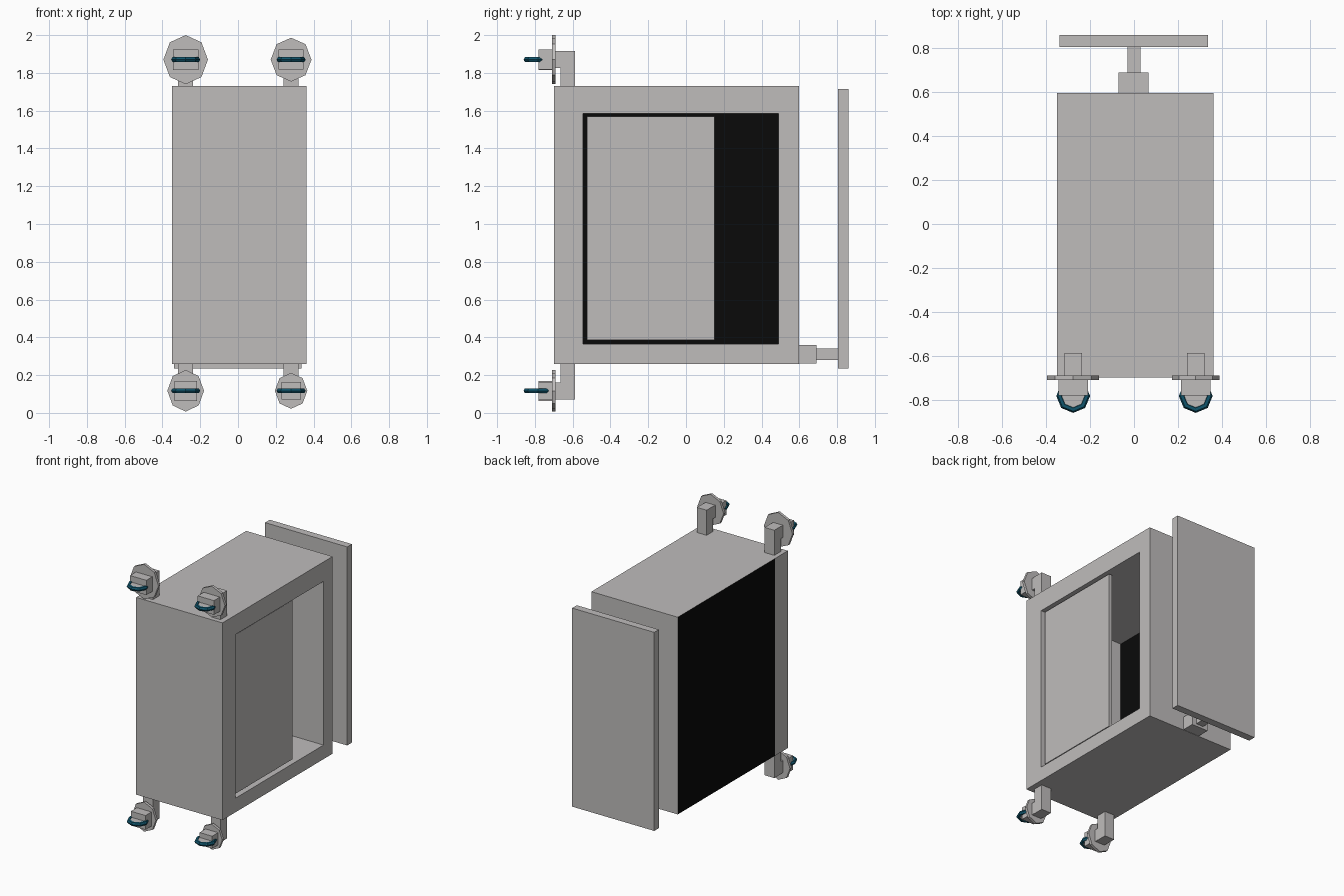
import bpy, bmesh, math
from mathutils import Matrix, Vector

cube = bpy.data.objects.get("Cube")
if cube:
    bpy.data.objects.remove(cube, do_unlink=True)


def material(name, color):
    m = bpy.data.materials.new(name)
    m.use_nodes = True
    m.diffuse_color = (*color, 1)
    m.node_tree.nodes["Principled BSDF"].inputs["Base Color"].default_value = (*color, 1)
    return m


GREY = material("warm grey", (0.52, 0.505, 0.5))
BLACK = material("black", (0.003, 0.003, 0.003))
TEAL = material("deep teal", (0.005, 0.09, 0.15))


def finish(name, bm, *mats):
    bmesh.ops.recalc_face_normals(bm, faces=bm.faces)
    mesh = bpy.data.meshes.new(name)
    bm.to_mesh(mesh)
    bm.free()
    for m in mats:
        mesh.materials.append(m)
    obj = bpy.data.objects.new(name, mesh)
    bpy.context.collection.objects.link(obj)
    return obj


def box_mesh(lo, hi):
    bm = bmesh.new()
    bmesh.ops.create_cube(bm, size=1)
    lo, hi = Vector(lo), Vector(hi)
    for v in bm.verts:
        v.co = Vector([(a + b) / 2 + c * (b - a) for a, b, c in zip(lo, hi, v.co)])
    return bm


def box(name, lo, hi, mat=GREY):
    return finish(name, box_mesh(lo, hi), mat)


# Cabinet: box with a deep recess opening on the left side
bm = box_mesh((-0.35, -0.70, 0.26), (0.362, 0.597, 1.73))
side = max(bm.faces, key=lambda f: f.calc_center_median().x)
bmesh.ops.inset_region(bm, faces=[side], thickness=0.1)
for v in side.verts:
    v.co.y = -0.545 if v.co.y < 0 else 0.49
    v.co.z = 0.365 if v.co.z < 1 else 1.585
recess = bmesh.ops.extrude_face_region(bm, geom=[side])["geom"]
bmesh.ops.delete(bm, geom=[side], context="FACES_ONLY")
for v in recess:
    if isinstance(v, bmesh.types.BMVert):
        v.co.x = -0.34
# Split the closed side so its rear portion can be black
wall = min(bm.faces, key=lambda f: f.calc_center_median().x)
bmesh.ops.bisect_plane(bm, geom=[wall, *wall.edges, *wall.verts],
                       plane_co=(0, -0.547, 0), plane_no=(0, 1, 0))
for f in bm.faces:
    c = f.calc_center_median()
    flat = all(v.co.x < -0.3 for v in f.verts)
    f.material_index = int(flat and c.y > -0.5)
finish("cabinet", bm, GREY, BLACK)

# Sliding door partly covering the opening
box("sliding_door", (0.32, -0.525, 0.385), (0.345, 0.15, 1.57))

# Rear panel and its two-step support
box("rear_panel", (-0.34, 0.805, 0.235), (0.337, 0.86, 1.715))
box("support_base", (-0.07, 0.59, 0.262), (0.065, 0.69, 0.36))
box("support_arm", (-0.03, 0.685, 0.28), (0.03, 0.81, 0.34))


def octagon(name, center, rx, rz, depth, axis, mat=GREY):
    bm = bmesh.new()
    bmesh.ops.create_cone(bm, cap_ends=True, segments=8, radius1=1, radius2=1, depth=depth)
    bmesh.ops.scale(bm, vec=(rx, rz, 1), verts=bm.verts)
    if axis == "Y":
        bmesh.ops.rotate(bm, matrix=Matrix.Rotation(math.pi / 2, 3, "X"), verts=bm.verts)
    bmesh.ops.translate(bm, vec=center, verts=bm.verts)
    return finish(name, bm, mat)


def tire(name, center, radius, thick, n=8, m=6):
    bm = bmesh.new()
    rings = []
    for i in range(n):
        a = math.tau * i / n
        ring = []
        for j in range(m):
            b = math.tau * j / m
            r = radius + thick * math.cos(b)
            p = Vector((r * math.cos(a), r * math.sin(a), thick * math.sin(b)))
            ring.append(bm.verts.new(p + Vector(center)))
        rings.append(ring)
    for i in range(n):
        p, q = rings[i], rings[(i + 1) % n]
        for j in range(m):
            k = (j + 1) % m
            bm.faces.new((p[j], q[j], q[k], p[k]))
    return finish(name, bm, TEAL)


def corner_wheel(tag, x, z, up, rx, rz, half_w, half_h):
    # Post leaves the cabinet, then turns forward to a flange
    tip, base = z + up * 0.047, (1.73 if up > 0 else 0.26)
    box(tag + "_post", (x - 0.04, -0.665, min(tip, base)), (x + 0.04, -0.587, max(tip, base)))
    box(tag + "_elbow", (x - 0.04, -0.70, z - 0.045), (x + 0.04, -0.66, z + 0.045))
    octagon(tag + "_flange", (x, -0.70, z), rx, rz, 0.02, "Y")
    box(tag + "_fork", (x - half_w, -0.78, z - half_h), (x + half_w, -0.705, z + half_h))
    octagon(tag + "_hub", (x, -0.783, z), 0.06, 0.06, 0.018, "Z")
    tire(tag + "_tire", (x, -0.783, z), 0.062, 0.015)


corner_wheel("top_right", -0.277, 1.87, 1, 0.118, 0.13, 0.067, 0.055)
corner_wheel("top_left", 0.281, 1.87, 1, 0.108, 0.116, 0.067, 0.053)
corner_wheel("bottom_right", -0.277, 0.117, -1, 0.097, 0.11, 0.06, 0.053)
corner_wheel("bottom_left", 0.281, 0.117, -1, 0.086, 0.095, 0.052, 0.046)
